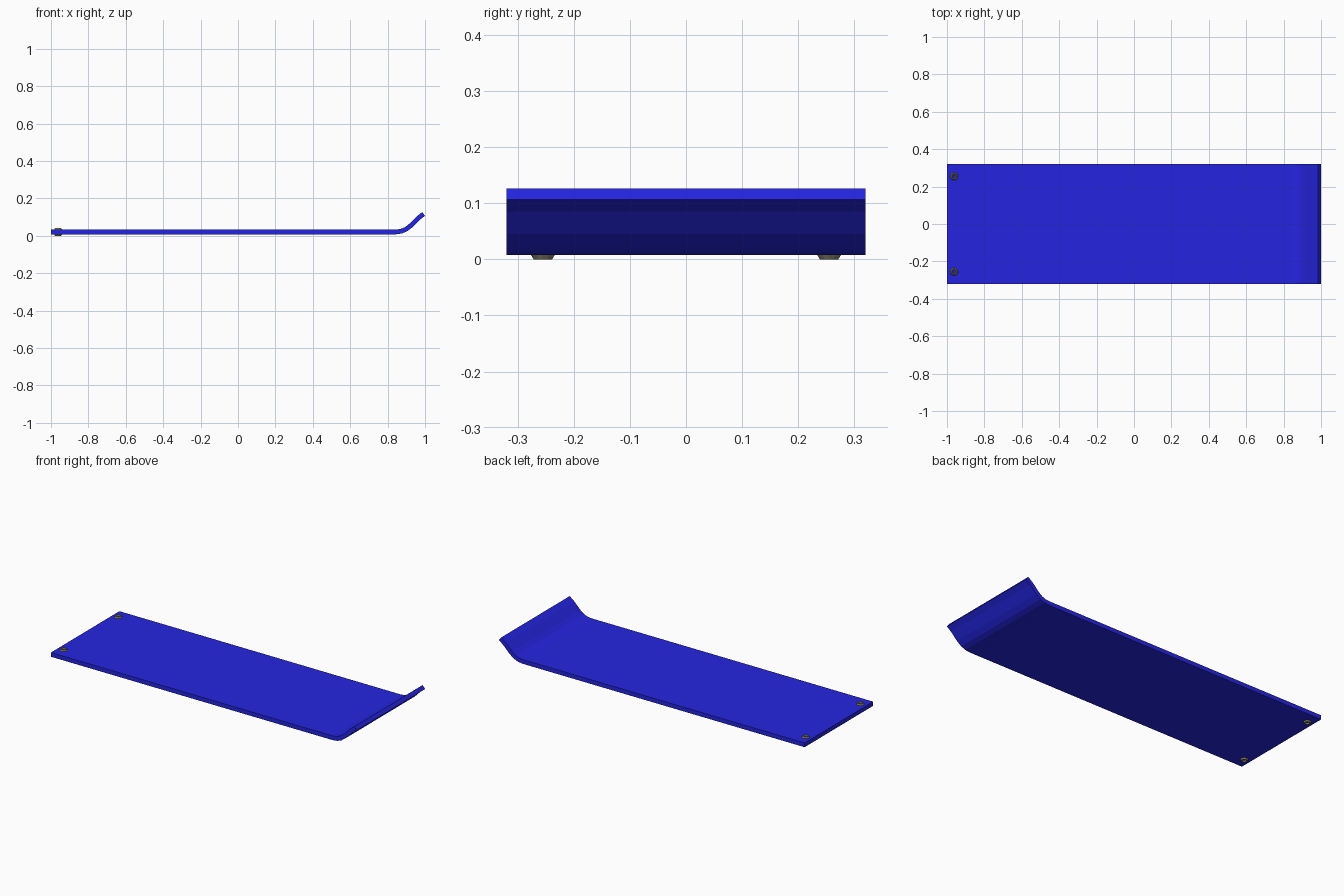
import bpy, bmesh, math

if "Cube" in bpy.data.objects:
    bpy.data.objects.remove(bpy.data.objects["Cube"])


def material(name, rgb):
    m = bpy.data.materials.new(name)
    m.diffuse_color = (*rgb, 1)
    m.use_nodes = True
    m.node_tree.nodes["Principled BSDF"].inputs["Base Color"].default_value = m.diffuse_color
    return m


def make_object(name, bm, mat):
    bmesh.ops.recalc_face_normals(bm, faces=bm.faces)
    me = bpy.data.meshes.new(name)
    bm.to_mesh(me)
    bm.free()
    me.materials.append(mat)
    ob = bpy.data.objects.new(name, me)
    bpy.context.collection.objects.link(ob)
    return ob


blue = material("sled blue", (0.018, 0.018, 0.75))
metal = material("grommet metal", (0.22, 0.20, 0.13))

# Sled board: underside profile with an S-curved nose, thickened along normals
THICK, HALF_W = 0.025, 0.32
under = [(-1, 0.008), (0.845, 0.008), (0.875, 0.012), (0.903, 0.023),
         (0.932, 0.045), (0.972, 0.085), (1.0, 0.107)]
upper = []
for i, (x, z) in enumerate(under):
    a = under[max(i - 1, 0)]
    b = under[min(i + 1, len(under) - 1)]
    ang = math.atan2(b[1] - a[1], b[0] - a[0])
    if i == 1:
        ang = 0.07
    upper.append((x - THICK * math.sin(ang), z + THICK * math.cos(ang)))
upper[0] = (-1, 0.033)

bm = bmesh.new()
sides = [[[bm.verts.new((x, y, z)) for x, z in line] for line in (under, upper)]
         for y in (-HALF_W, HALF_W)]
(lu, lt), (ru, rt) = sides
for i in range(len(under) - 1):
    for quad in ((lu, ru), (lt, rt), (lu, lt), (ru, rt)):
        p, q = quad
        bm.faces.new((p[i], p[i + 1], q[i + 1], q[i]))
for i in (0, -1):
    bm.faces.new((lu[i], ru[i], rt[i], lt[i]))
make_object("sled_board", bm, blue)

# Rope grommets: low-poly rings proud of both board faces
ring = [(0.0215, 0.0085), (0.0215, 0.0325), (0.0165, 0.041), (0.012, 0.041),
        (0.009, 0.0325), (0.009, 0.0085), (0.012, 0.0), (0.0165, 0.0)]
SEG = 12
for name, y in (("grommet_front", -0.255), ("grommet_back", 0.255)):
    bm = bmesh.new()
    loops = []
    for s in range(SEG):
        t = 2 * math.pi * s / SEG
        loops.append([bm.verts.new((-0.962 + r * math.cos(t), y + r * math.sin(t), z))
                      for r, z in ring])
    for s in range(SEG):
        a, b = loops[s], loops[(s + 1) % SEG]
        for k in range(len(ring)):
            n = (k + 1) % len(ring)
            bm.faces.new((a[k], b[k], b[n], a[n]))
    make_object(name, bm, metal)
